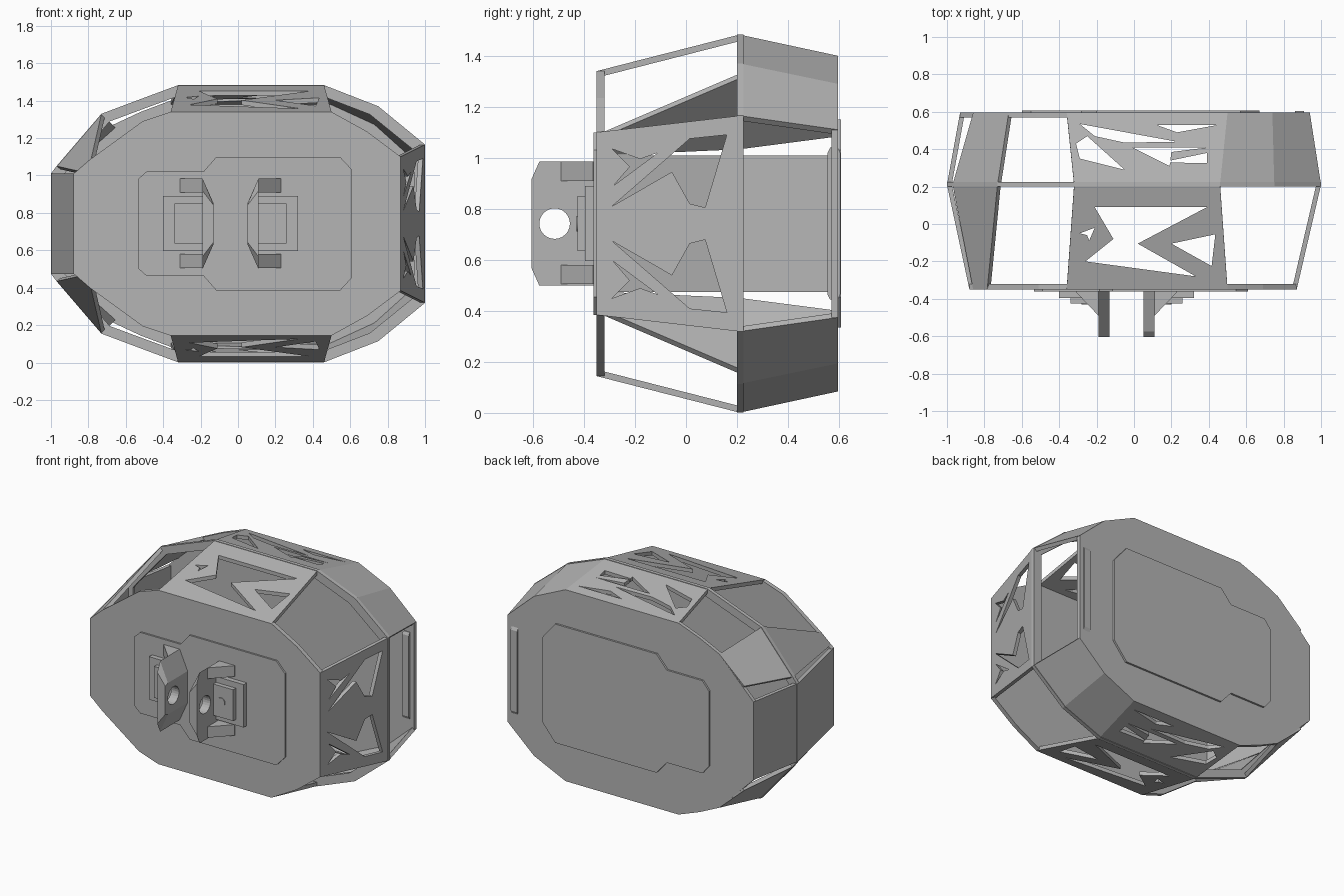
import bpy, bmesh, math
from mathutils import Vector

if "Cube" in bpy.data.objects:
    bpy.data.objects.remove(bpy.data.objects["Cube"], do_unlink=True)

grey = bpy.data.materials.new("matte grey")
grey.use_nodes = True
grey.diffuse_color = (0.46, 0.46, 0.46, 1)
grey.node_tree.nodes["Principled BSDF"].inputs["Base Color"].default_value = (0.46, 0.46, 0.46, 1)

CZ = 0.742      # height of the horizontal symmetry plane
CX = -0.04      # middle between the two mount brackets
T = 0.025       # panel thickness


def loft(name, a, b):
    """Closed solid between two matching loops of points."""
    bm = bmesh.new()
    va = [bm.verts.new(p) for p in a]
    vb = [bm.verts.new(p) for p in b]
    bm.faces.new(va)
    bm.faces.new(vb[::-1])
    n = len(a)
    for i in range(n):
        j = (i + 1) % n
        bm.faces.new((va[i], vb[i], vb[j], va[j]))
    bmesh.ops.recalc_face_normals(bm, faces=bm.faces)
    mesh = bpy.data.meshes.new(name)
    bm.to_mesh(mesh)
    bm.free()
    mesh.materials.append(grey)
    ob = bpy.data.objects.new(name, mesh)
    bpy.context.collection.objects.link(ob)
    return ob


def place(p, axis, d):
    u, v = p
    return {"x": (d, u, v), "y": (u, d, v), "z": (u, v, d)}[axis]


def prism(name, pts, axis, lo, hi):
    return loft(name, [place(p, axis, lo) for p in pts], [place(p, axis, hi) for p in pts])


def rect(u0, u1, v0, v1):
    return [(u0, v0), (u1, v0), (u1, v1), (u0, v1)]


def circle(u, v, r, n=24):
    return [(u + r * math.cos(i * math.tau / n), v + r * math.sin(i * math.tau / n)) for i in range(n)]


def mirrored(pts):
    """Close an upper outline with its reflection below."""
    return pts + [(u, 2 * CZ - v) for u, v in reversed(pts)]


def cut(ob, cutters):
    for c in cutters:
        mod = ob.modifiers.new("cut", "BOOLEAN")
        mod.operation = "DIFFERENCE"
        mod.solver = "EXACT"
        mod.object = c
    bpy.context.view_layer.update()
    deps = bpy.context.evaluated_depsgraph_get()
    mesh = bpy.data.meshes.new_from_object(ob.evaluated_get(deps))
    ob.modifiers.clear()
    ob.data = mesh
    for c in cutters:
        bpy.data.objects.remove(c, do_unlink=True)


def panel(name, corners, holes=(), axis="z", span=(0, 1)):
    """Flat shell panel, thickened inwards, with cut openings."""
    c = [Vector(p) for p in corners]
    n = (c[2] - c[0]).cross(c[3] - c[1]).normalized()
    mid = sum(c, Vector()) / len(c)
    if n.dot(Vector((0, mid.y, CZ)) - mid) < 0:
        n = -n
    ob = loft(name, c, [p + n * T for p in c])
    if holes:
        cut(ob, [prism("cutter", h, axis, *span) for h in holes])


# Upper outlines of the three sections, from right side over the top to left
front = [(-.88, 1.01), (-.86, 1.025), (-.785, 1.09), (-.51, 1.29),
         (-.36, 1.34), (.50, 1.34), (.69, 1.235), (.87, 1.10)]
middle = [(-1, 1.01), (-.97, 1.05), (-.73, 1.33), (-.53, 1.405),
          (-.32, 1.483), (.46, 1.483), (.75, 1.37), (1, 1.165)]
back = [(-.93, 1.01), (-.91, 1.03), (-.67, 1.27), (-.52, 1.34),
        (-.36, 1.40), (.50, 1.40), (.74, 1.29), (.94, 1.11)]
Y_FRONT, Y_MID, Y_BACK = -.35, .21, .595

# End plates
prism("front_plate", mirrored(front), "y", Y_FRONT, Y_FRONT + .03)
prism("back_plate", mirrored(back), "y", Y_BACK - .025, Y_BACK)

# Middle ring
outer = mirrored(middle)
ring = prism("middle_ring", outer, "y", .2, .225)
inner = [(x * .94, CZ + (z - CZ) * .93) for x, z in outer]
cut(ring, [prism("cutter", inner, "y", 0, .5)])

# Raised pads on the end plates
front_pad = [(-.535, .98), (-.49, 1.02), (-.185, 1.02), (-.115, 1.10), (.545, 1.10), (.61, 1.03)]
back_pad = [(-.60, 1.0), (-.55, 1.06), (-.28, 1.06), (-.20, 1.15), (.57, 1.15), (.67, 1.03)]
prism("front_pad", mirrored(front_pad), "y", -.362, -.34)
prism("back_pad", mirrored(back_pad), "y", .58, .608)

# Openings in the top and bottom panels
front_holes = [
    [(-.21, .09), (.39, .09), (.02, -.105), (.33, -.28), (-.26, -.20), (-.11, -.08)],
    [(.20, -.105), (.435, -.055), (.415, -.225)],
    [(-.29, -.05), (-.21, -.02), (-.24, -.09), (-.25, -.06)]]
back_holes = [
    [(-.29, .535), (.23, .44), (-.05, .435), (-.21, .47)],
    [(-.31, .43), (-.25, .47), (-.05, .29), (-.29, .35)],
    [(.12, .53), (.45, .53), (.23, .49)],
    [(-.01, .41), (.40, .41), (.20, .385), (.19, .31)],
    [(.15, .33), (.39, .38), (.39, .325)]]


def strip(a, b, ya, yb, i, j, flip):
    """Four corners between two sections, optionally reflected below."""
    pts = [(*a[i], ya), (*b[i], yb), (*b[j], yb), (*a[j], ya)]
    return [(x, y, 2 * CZ - z if flip else z) for x, z, y in pts]


back_corner = list(back)
back_corner[1] = (-.86, 1.10)
for flip, side in ((False, "upper"), (True, "lower")):
    span = (-.5, CZ) if flip else (CZ, 2)
    fm = (front, middle, Y_FRONT, Y_MID)
    mb = (middle, back, Y_MID, Y_BACK)
    panel(side + "_front_panel", strip(*fm, 4, 5, flip), front_holes, "z", span)
    panel(side + "_back_panel", strip(*mb, 4, 5, flip), back_holes, "z", span)
    panel(side + "_right_front_corner", strip(*fm, 1, 2, flip))
    panel(side + "_right_back_corner", strip(middle, back_corner, Y_MID, Y_BACK, 1, 2, flip))
    panel(side + "_left_back_slope", strip(*mb, 5, 6, flip))
    panel(side + "_left_back_corner", strip(*mb, 6, 7, flip))


def wall(a, b, ya, yb, i):
    (xa, za), (xb, zb) = a[i], b[i]
    return [(xa, ya, za), (xb, yb, zb), (xb, yb, 2 * CZ - zb), (xa, ya, 2 * CZ - za)]


# Side walls
arrow = [(-.29, 1.035), (-.18, .995), (-.11, 1.02), (-.285, .89), (-.22, .965)]
blade = [(-.29, .81), (.015, 1.075), (.16, 1.09), (.075, .805), (.015, .82), (-.055, .945)]
side_holes = [arrow, blade] + [[(y, 2 * CZ - z) for y, z in h] for h in (arrow, blade)]
panel("left_front_wall", wall(front, middle, Y_FRONT, Y_MID, 7), side_holes, "x", (.5, 1.5))
panel("right_front_wall", wall(front, middle, Y_FRONT, Y_MID, 0))
panel("right_back_wall", wall(middle, back, Y_MID, Y_BACK, 0))

# Upright strip at the open left rear
prism("left_rear_strip", mirrored([(.555, 1.02), (.565, 1.04), (.595, 1.04), (.605, 1.02)]), "x", .86, .91)

# Pair of mount brackets, reflected about their middle
for side, name in ((1, "right"), (-1, "left")):
    def mx(x):
        return x if side == 1 else 2 * CX - x

    def block(label, x0, x1, z0, z1, y0):
        prism(name + label, rect(mx(x0), mx(x1), z0, z1), "y", y0, -.35)

    # Ear with chamfered inner face and pin hole
    tall = mirrored([(-.35, .985), (-.575, .985), (-.605, .918)])
    short = mirrored([(-.35, .85), (-.575, .85), (-.605, .84)])
    ear = loft(name + "_mount_ear", [(mx(-.19), y, z) for y, z in tall],
               [(mx(-.13), y, z) for y, z in short])
    cut(ear, [prism("cutter", circle(-.515, CZ, .06), "x", -.5, .5)])

    # Stepped foot with bolt
    block("_mount_foot", -.40, -.18, .595, .89, -.395)
    block("_mount_step", -.34, -.18, .635, .85, -.425)
    prism(name + "_mount_bolt", circle(mx(-.25), CZ, .03), "y", -.43, -.4)

    # Gussets above and below
    tri = [(mx(-.31), -.35), (mx(-.31), -.365), (mx(-.19), -.49), (mx(-.19), -.35)]
    for z in (.91, .505):
        prism(name + "_mount_gusset", tri, "z", z, z + .075)
